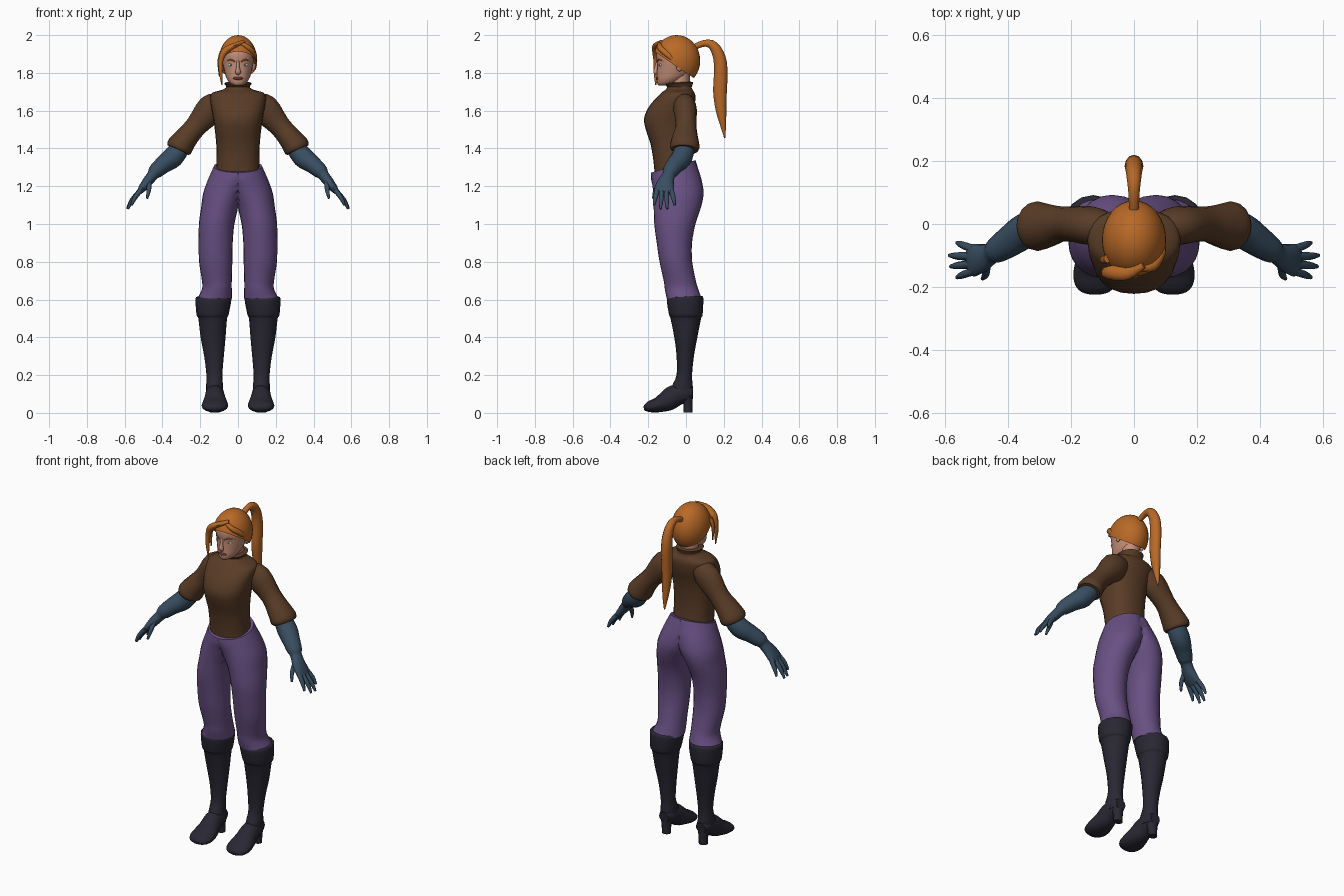
import bpy, bmesh
from math import cos, sin, pi, radians
from mathutils import Vector, Matrix


def material(name, r, g, b):
    m = bpy.data.materials.new(name)
    m.diffuse_color = (r, g, b, 1)
    return m


SKIN = material("skin", .55, .27, .19)
HAIR = material("hair", .48, .14, .02)
BROWN = material("sweater_brown", .10, .045, .02)
PURPLE = material("trouser_purple", .14, .08, .23)
BLACK = material("boot_black", .022, .02, .032)
BLUE = material("glove_blue", .04, .075, .12)
WHITE = material("eye_white", .75, .75, .75)
IRIS = material("iris", .05, .2, .2)
LIP = material("lip", .16, .035, .035)


def finish(name, bm, mat, mirror=False):
    bmesh.ops.recalc_face_normals(bm, faces=bm.faces)
    me = bpy.data.meshes.new(name)
    bm.to_mesh(me)
    bm.free()
    me.materials.append(mat)
    ob = bpy.data.objects.new(name, me)
    bpy.context.collection.objects.link(ob)
    bpy.ops.object.select_all(action='DESELECT')
    ob.select_set(True)
    bpy.context.view_layer.objects.active = ob
    bpy.ops.object.shade_smooth_by_angle(angle=radians(50))
    if mirror:
        ob.modifiers.new("mirror", 'MIRROR')
    return ob


def spline(pts, k):
    """Catmull-Rom resampling of equal-length tuples."""
    out = []
    for i in range(len(pts) - 1):
        a, b, c, d = (pts[max(i - 1, 0)], pts[i], pts[i + 1], pts[min(i + 2, len(pts) - 1)])
        for s in range(k):
            t = s / k
            out.append(tuple(.5 * (2 * q + (r - p) * t + (2 * p - 5 * q + 4 * r - w) * t * t
                                   + (3 * q - p - 3 * r + w) * t ** 3)
                             for p, q, r, w in zip(a, b, c, d)))
    return out + [tuple(pts[-1])]


def skin_rings(name, frames, mat, n, mirror, power=2, half=False):
    """Joins rings given as (centre, u, v); half keeps x >= 0 for welding by mirror."""
    bm = bmesh.new()
    rows = []
    for c, u, v in frames:
        row = []
        for i in range(n):
            a = 2 * pi * i / n
            ca, sa = cos(a), sin(a)
            e = 2 / power
            p = c + u * (abs(ca) ** e * (1 if ca > 0 else -1)) + v * (abs(sa) ** e * (1 if sa > 0 else -1))
            if half:
                p.x = max(p.x, 0)
            row.append(bm.verts.new(p))
        rows.append(row)
    for r, s in zip(rows, rows[1:]):
        for i in range(n):
            j = (i + 1) % n
            bm.faces.new((r[i], r[j], s[j], s[i]))
    bm.faces.new(rows[0])
    bm.faces.new(rows[-1])
    if half:
        wall = [f for f in bm.faces if all(v.co.x < 1e-5 for v in f.verts)]
        bmesh.ops.delete(bm, geom=wall, context='FACES')
    return finish(name, bm, mat, mirror)


def body(name, rings, mat, n=24, k=3, mirror=False, power=2, half=False):
    """Stack of level rings: z, centre x, half width, front y, back y, tilt."""
    frames = []
    for z, cx, rx, yf, yb, tilt in spline(rings, k):
        ry = (yb - yf) / 2
        frames.append((Vector((cx, (yf + yb) / 2, z)), Vector((rx, 0, 0)), Vector((0, ry, ry * tilt))))
    return skin_rings(name, frames, mat, n, mirror, power, half)


def limb(name, pts, mat, ref=(0, 1, 0), n=16, k=3, mirror=False):
    """Tube along a path: x, y, z, radius along ref, radius across."""
    pts = spline(pts, k)
    frames = []
    for i, p in enumerate(pts):
        d = (Vector(pts[min(i + 1, len(pts) - 1)][:3]) - Vector(pts[max(i - 1, 0)][:3])).normalized()
        u = Vector(ref)
        u = (u - d * u.dot(d)).normalized()
        frames.append((Vector(p[:3]), u * p[3], d.cross(u) * p[4]))
    return skin_rings(name, frames, mat, n, mirror)


def ball(name, loc, size, mat, mirror=False, cut=None, seg=16):
    bm = bmesh.new()
    bmesh.ops.create_uvsphere(bm, u_segments=seg, v_segments=seg // 2 + 2, radius=1,
                              matrix=Matrix.Translation(loc) @ Matrix.Diagonal((*size, 1)))
    if cut:
        bmesh.ops.bisect_plane(bm, geom=bm.verts[:] + bm.edges[:] + bm.faces[:],
                               plane_co=cut[0], plane_no=cut[1], clear_inner=True)
    return finish(name, bm, mat, mirror)


# Sweater with turtleneck
body("sweater", [
    (1.25, 0, .115, -.165, .03, 0), (1.33, 0, .113, -.172, .02, 0),
    (1.42, 0, .115, -.187, .015, 0), (1.50, 0, .123, -.213, .02, 0),
    (1.56, 0, .132, -.222, .03, 0), (1.62, 0, .142, -.197, .045, 0),
    (1.67, 0, .148, -.155, .05, 0), (1.695, 0, .135, -.13, .045, 0),
    (1.71, 0, .085, -.11, .035, 0), (1.725, 0, .062, -.10, .03, 0),
    (1.745, 0, .073, -.115, .038, .06), (1.75, 0, .055, -.095, .02, .06)], BROWN, power=2.3)
limb("sleeve", [
    (.08, -.015, 1.645, .05, .05), (.14, -.005, 1.61, .062, .078), (.22, 0, 1.52, .055, .058),
    (.275, -.005, 1.455, .07, .062), (.308, -.007, 1.41, .079, .070),
    (.318, -.008, 1.392, .07, .062)], BROWN, mirror=True)

# Trousers: one leg and half the hips, mirrored and welded
body("trousers", [
    (1.305, 0, .128, -.185, .05, .28), (1.27, .01, .134, -.185, .062, .25),
    (1.22, .04, .125, -.178, .082, .12), (1.16, .07, .115, -.173, .093, .03),
    (1.09, .095, .10, -.171, .08, 0), (1.0, .113, .094, -.168, .05, 0),
    (.9, .118, .09, -.155, .032, 0), (.8, .118, .088, -.14, .033, 0),
    (.7, .112, .079, -.118, .052, 0), (.655, .112, .079, -.112, .065, 0),
    (.605, .124, .092, -.102, .083, 0)], PURPLE, mirror=True, half=True)

# Boots: shaft, foot, heel
body("boot_shaft", [
    (.615, .13, .088, -.095, .085, .05), (.60, .13, .095, -.102, .092, .05),
    (.52, .135, .085, -.09, .088, 0), (.50, .134, .076, -.082, .08, 0),
    (.40, .132, .066, -.062, .06, 0), (.30, .127, .052, -.05, .042, 0),
    (.20, .125, .042, -.05, .032, 0), (.14, .124, .045, -.075, .036, 0),
    (.08, .123, .046, -.08, .035, 0)], BLACK, n=16, mirror=True)
limb("boot_foot", [
    (.123, .035, .105, .032, .03), (.123, 0, .105, .046, .046), (.123, -.06, .09, .052, .058),
    (.122, -.10, .064, .06, .055), (.122, -.15, .042, .07, .04),
    (.123, -.19, .033, .066, .031), (.123, -.215, .026, .046, .018),
    (.123, -.223, .024, .02, .008)], BLACK, ref=(1, 0, 0), mirror=True)
body("boot_heel", [
    (.003, .123, .026, -.012, .034, 0), (.05, .123, .028, -.015, .035, 0),
    (.11, .123, .042, -.04, .037, 0)], BLACK, n=12, mirror=True)

# Gloves: forearm with hand, then fingers and thumb
limb("glove", [
    (.29, -.005, 1.42, .05, .045), (.343, -.02, 1.355, .056, .056), (.395, -.055, 1.315, .05, .047),
    (.437, -.083, 1.278, .042, .040), (.452, -.092, 1.258, .034, .030),
    (.482, -.108, 1.22, .045, .027), (.51, -.115, 1.185, .052, .020),
    (.525, -.118, 1.165, .044, .012)], BLUE, mirror=True)
FINGERS = [((.51, -.08, 1.185), (.545, -.067, 1.14), (.563, -.06, 1.10)),
           ((.515, -.103, 1.18), (.562, -.102, 1.125), (.587, -.10, 1.08)),
           ((.515, -.128, 1.18), (.56, -.132, 1.125), (.583, -.135, 1.08)),
           ((.51, -.15, 1.185), (.545, -.162, 1.14), (.563, -.17, 1.10)),
           ((.47, -.13, 1.225), (.472, -.16, 1.18), (.482, -.174, 1.135))]
for i, (a, b, c) in enumerate(FINGERS):
    limb("thumb" if i == 4 else f"finger_{i + 1}",
         [(*a, .014, .014), (*b, .012, .012), (*c, .006, .006)], BLUE, ref=(1, 0, 0), n=8, mirror=True)

# Head and neck
body("head", [
    (1.733, 0, .022, -.143, -.09, 0), (1.745, 0, .042, -.153, -.05, 0),
    (1.77, 0, .06, -.155, -.01, 0), (1.80, 0, .07, -.154, .02, 0),
    (1.85, 0, .081, -.153, .04, 0), (1.90, 0, .085, -.157, .05, 0),
    (1.95, 0, .07, -.135, .04, 0), (1.98, 0, .035, -.09, .0, 0)], SKIN)
body("neck", [(1.70, 0, .052, -.085, .02, 0), (1.80, 0, .05, -.08, .02, 0)], SKIN, n=16)
limb("nose", [(0, -.15, 1.865, .007, .006), (0, -.158, 1.83, .009, .009),
              (0, -.161, 1.805, .015, .012), (0, -.156, 1.792, .01, .005)], SKIN, ref=(1, 0, 0), n=10)
ball("ear", (.083, -.035, 1.84), (.01, .018, .032), SKIN, True)
ball("eye", (.038, -.134, 1.842), (.015, .008, .008), WHITE, True)
ball("iris", (.038, -.141, 1.842), (.006, .003, .006), IRIS, True, seg=10)
limb("eyebrow", [(.016, -.153, 1.86, .003, .003), (.04, -.143, 1.87, .004, .004),
                 (.062, -.118, 1.862, .002, .002)], HAIR, ref=(0, 0, 1), n=8, mirror=True)
ball("lips", (0, -.148, 1.771), (.026, .012, .01), LIP)

# Hair: cap cut along the hairline, swept strands, ponytail
ball("hair_cap", (0, -.05, 1.865), (.102, .125, .135), HAIR,
     cut=((0, -.175, 1.918), (0, .158, .235)), seg=32)
limb("long_fringe", [
    (.03, -.13, 1.965, .012, .01), (-.02, -.155, 1.945, .022, .014), (-.068, -.155, 1.915, .024, .02),
    (-.09, -.155, 1.87, .018, .014), (-.092, -.158, 1.81, .014, .01),
    (-.085, -.16, 1.735, .003, .003)], HAIR, n=10)
limb("side_fringe", [
    (.02, -.14, 1.955, .01, .01), (.06, -.135, 1.93, .016, .014),
    (.088, -.09, 1.89, .015, .014), (.09, -.055, 1.85, .005, .005)], HAIR, n=10)
limb("loose_strand", [(-.085, -.11, 1.91, .014, .012), (-.1, -.115, 1.86, .012, .009),
                      (-.098, -.115, 1.78, .003, .003)], HAIR, n=8)
limb("ponytail", [
    (0, .05, 1.94, .016, .016), (0, .10, 1.957, .018, .018), (0, .145, 1.943, .023, .026),
    (0, .177, 1.88, .028, .033), (0, .184, 1.80, .03, .036), (0, .18, 1.70, .028, .036),
    (0, .186, 1.60, .024, .028), (0, .197, 1.52, .015, .015), (0, .205, 1.455, .003, .003)],
    HAIR, ref=(1, 0, 0), n=12)
